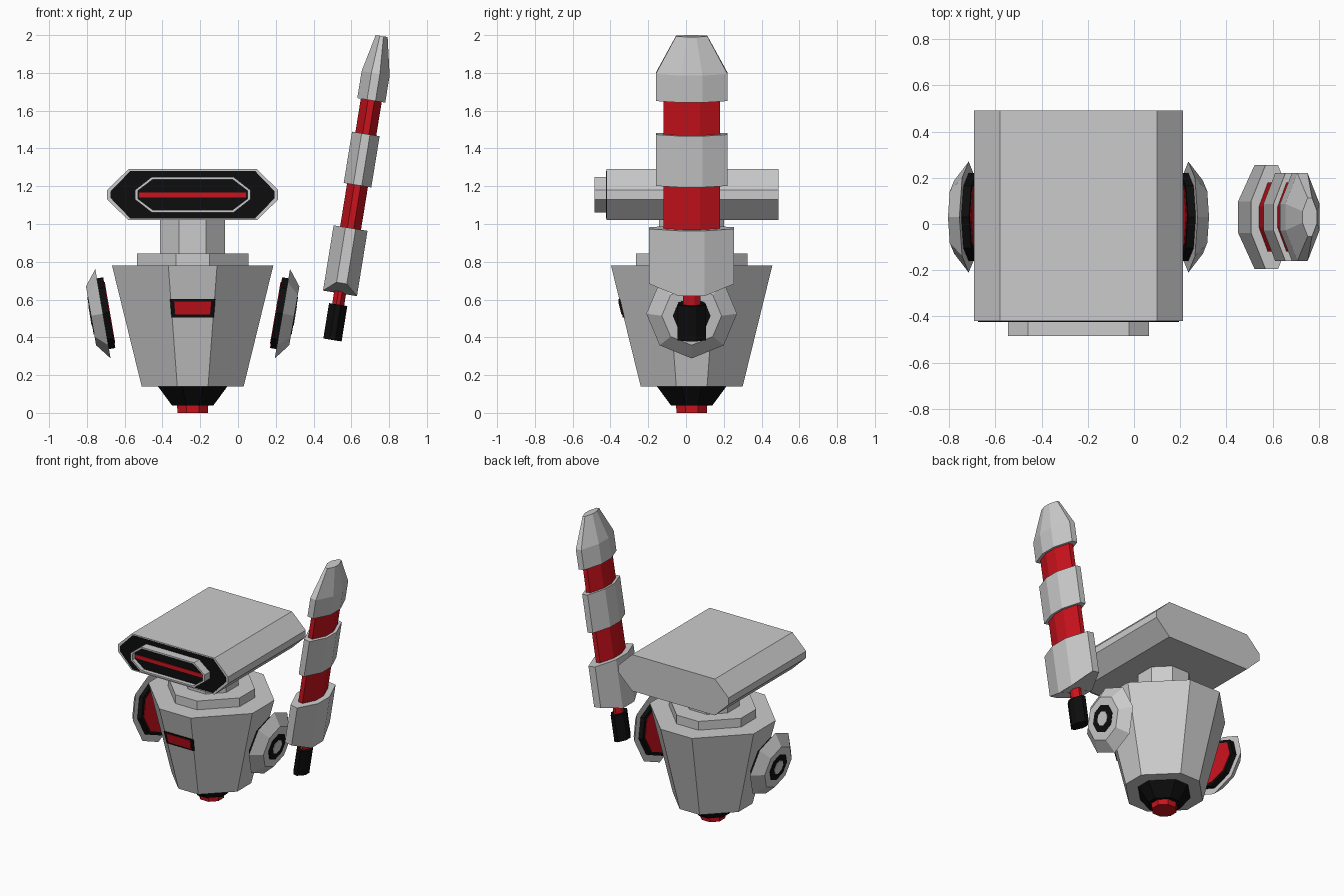
import bpy, bmesh, math
from mathutils import Matrix, Vector

if "Cube" in bpy.data.objects:
    bpy.data.objects.remove(bpy.data.objects["Cube"])

CX, CY = -0.24, 0.03


def material(name, col):
    m = bpy.data.materials.new(name)
    m.diffuse_color = (*col, 1)
    m.use_nodes = True
    m.node_tree.nodes["Principled BSDF"].inputs["Base Color"].default_value = m.diffuse_color
    return m


RED = material("red", (0.6, 0.006, 0.012))
BLACK = material("black", (0.004, 0.004, 0.004))


def loft(name, rings, mat=None, matrix=None, closed=False):
    """Skin a stack of equal-count rings; cap the ends, or loop round if closed."""
    bm = bmesh.new()
    vs = [[bm.verts.new(p) for p in r] for r in rings]
    n = len(vs[0])
    pairs = list(zip(vs, vs[1:])) + ([(vs[-1], vs[0])] if closed else [])
    for a, b in pairs:
        for i in range(n):
            j = (i + 1) % n
            bm.faces.new((a[i], a[j], b[j], b[i]))
    if not closed:
        bm.faces.new(vs[0][::-1])
        bm.faces.new(vs[-1])
    if matrix:
        bm.transform(matrix)
    bmesh.ops.recalc_face_normals(bm, faces=bm.faces[:])
    me = bpy.data.meshes.new(name)
    bm.to_mesh(me)
    bm.free()
    ob = bpy.data.objects.new(name, me)
    bpy.context.collection.objects.link(ob)
    if mat:
        me.materials.append(mat)
    return ob


def octagon(a, b, z, fa=None, fb=None):
    """Chamfered rectangle: half sizes a, b; fa, fb are half lengths of its flats."""
    fa = a * 0.302 if fa is None else fa
    fb = b * 0.302 if fb is None else fb
    return [Vector((x, y, z)) for x, y in (
        (a, -fb), (a, fb), (fa, b), (-fa, b), (-a, fb), (-a, -fb), (-fa, -b), (fa, -b))]


def regular(r, z):
    return [Vector((r * math.cos(i * math.pi / 4), r * math.sin(i * math.pi / 4), z)) for i in range(8)]


# Body stack
AXIS = Matrix.Translation((CX, CY, 0))
for name, lo, hi, z0, z1, k, mat in (
        ("base_plug", 0.08, 0.083, 0, 0.045, 0.414, RED),
        ("base_cone", 0.11, 0.185, 0.04, 0.142, 0.302, BLACK),
        ("body", 0.27, 0.427, 0.14, 0.78, 0.302, None),
        ("collar", 0.295, 0.295, 0.78, 0.845, 0.302, None),
        ("neck", 0.172, 0.172, 0.84, 1.03, 0.414, None)):
    loft(name, [octagon(r, r, z, r * k, r * k) for r, z in ((lo, z0), (hi, z1))], mat, AXIS)


# Chest window lying on the sloping front face
def window(name, w0, w1, z0, z1, off, mat):
    def quad(d):
        y = lambda z: -(0.27 + 0.157 * (z - 0.14) / 0.64) - d
        return [(-w0, y(z0), z0), (w0, y(z0), z0), (w1, y(z1), z1), (-w1, y(z1), z1)]
    loft(name, [quad(off), quad(-0.01)], mat, AXIS)


window("window_frame", 0.112, 0.12, 0.505, 0.602, 0.005, BLACK)
window("window_pane", 0.092, 0.098, 0.52, 0.59, 0.009, RED)

# Head: local z runs along -y (towards the front)
HEAD = Matrix.Translation((CX, 0, 1.155)) @ Matrix.Rotation(math.pi / 2, 4, 'X')
loft("head", [octagon(0.453, 0.135, z, 0.34, 0.025) for z in (-0.49, 0.42)], None, HEAD)
loft("face_plate", [octagon(0.434, 0.126, z, 0.33, 0.018) for z in (0.41, 0.423)], BLACK, HEAD)
outer = [octagon(0.305, 0.093, z, 0.218, 0.025) for z in (0.485, 0.42)]
inner = [octagon(0.289, 0.081, z, 0.211, 0.022) for z in (0.42, 0.485)]
loft("visor_frame", outer + inner, None, HEAD, closed=True)
loft("visor_back", [octagon(0.289, 0.081, z, 0.211, 0.022) for z in (0.42, 0.455)], BLACK, HEAD)
loft("visor_slit", [[(-0.283, -0.015, z), (0.283, -0.015, z), (0.283, 0.012, z), (-0.283, 0.012, z)]
                    for z in (0.45, 0.46)], RED, HEAD)

# Side discs, mirrored about the body axis
right = Matrix.Translation((0.235, CY, 0.525)) @ Matrix.Rotation(math.radians(99.7), 4, 'Y')
left = Matrix.Translation((2 * CX, 0, 0)) @ Matrix.Diagonal((-1, 1, 1, 1)) @ right
for side, m in (("right", right), ("left", left)):
    for name, r0, z0, r1, z1, mat in (
            ("disc", 0.24, 0, 0.158, 0.064, None),
            ("disc_ring", 0.1, 0.05, 0.1, 0.067, BLACK),
            ("disc_hub", 0.052, 0.05, 0.052, 0.07, None),
            ("disc_liner", 0.19, -0.034, 0.19, 0.01, BLACK),
            ("disc_pad", 0.165, -0.038, 0.165, 0, RED)):
        loft(f"{side}_{name}", [regular(r0, z0), regular(r1, z1)], mat, m)

# Sword: local z runs up the tilted blade
SWORD = Matrix.Translation((0.5, CY, 0.386)) @ Matrix.Rotation(math.radians(9.2), 4, 'Y')
for name, rings, mat in (
        ("sword_handle", ((0.049, 0.075, 0), (0.049, 0.075, 0.19)), BLACK),
        ("sword_grip", ((0.032, 0.047, 0.185), (0.032, 0.047, 0.3)), RED),
        ("sword_blade", ((0.056, 0.15, 0.59), (0.056, 0.15, 1.3)), RED),
        ("sword_band", ((0.074, 0.19, 0.83), (0.074, 0.19, 1.105)), None),
        ("sword_tip", ((0.075, 0.19, 1.285), (0.075, 0.19, 1.43), (0.032, 0.083, 1.63)), None)):
    loft(name, [octagon(*r) for r in rings], mat, SWORD)
guard = [octagon(0.091, 0.225, z) for z in (0.25, 0.6)]
for p in guard[0]:
    if abs(p.y) > 0.2:
        p.z += 0.055
loft("sword_guard", guard, None, SWORD)
